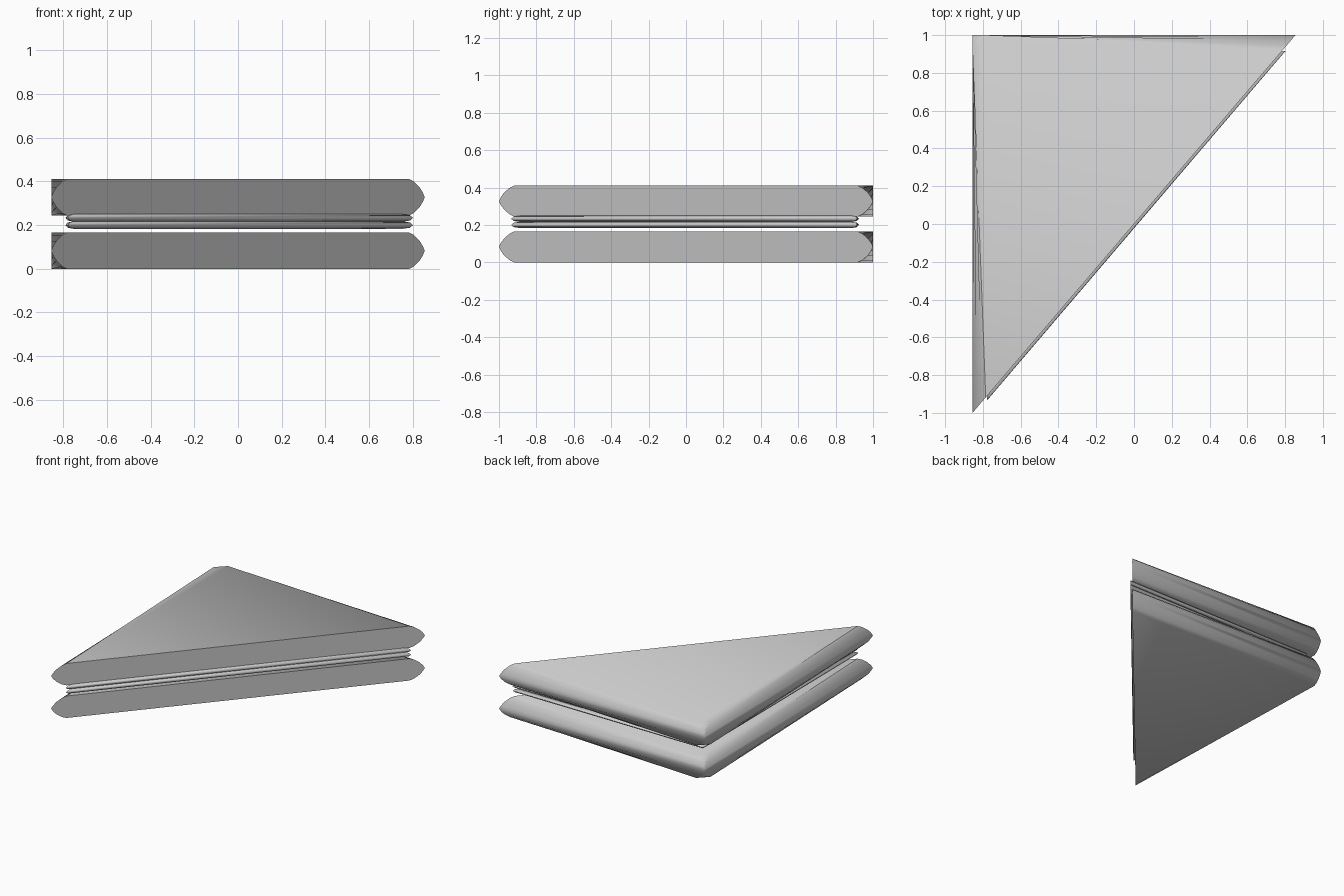
import bpy, bmesh

if "Cube" in bpy.data.objects:
    bpy.data.objects.remove(bpy.data.objects["Cube"])

HX, HY = 0.855, 1.0


def stack(name, rings):
    """Loft closed rings of equal length, cap both ends, smooth by angle."""
    bm = bmesh.new()
    loops = [[bm.verts.new(p) for p in ring] for ring in rings]
    for a, b in zip(loops, loops[1:]):
        for i in range(len(a)):
            j = (i + 1) % len(a)
            bm.faces.new((a[i], a[j], b[j], b[i]))
    bm.faces.new(loops[0][::-1])
    bm.faces.new(loops[-1])
    bmesh.ops.remove_doubles(bm, verts=bm.verts, dist=0.0005)
    bmesh.ops.recalc_face_normals(bm, faces=bm.faces)
    mesh = bpy.data.meshes.new(name)
    bm.to_mesh(mesh)
    bm.free()
    ob = bpy.data.objects.new(name, mesh)
    bpy.context.collection.objects.link(ob)
    bpy.ops.object.select_all(action='DESELECT')
    ob.select_set(True)
    bpy.context.view_layer.objects.active = ob
    bpy.ops.object.shade_smooth_by_angle(angle=0.8)
    return ob


def bread_ring(z, i):
    # flat diagonal cut, tips drawn in by the crust, chamfered square corner
    k = HY / HX
    return [(-HX + i, (-HX + i) * k, z), (HX - i, (HX - i) * k, z),
            (-HX + i, HY, z), (-HX, HY - i, z)]


def filling_ring(z, i):
    # triangle inset from the crust, bulging slightly past the cut
    out = 0.015 - i * 0.4
    nx, ny = 0.76 * out, -0.65 * out
    tx, ty = 0.79 - i, 0.925 - i * 1.17
    return [(-tx + nx, -ty + ny, z), (tx + nx, ty + ny, z), (-tx, ty, z)]


# half crust profile: height from middle, inset
CRUST = [(0.0825, 0.07), (0.072, 0.05), (0.045, 0.023), (0.02, 0.008)]
PROFILE = [(-h, i) for h, i in CRUST] + [(0, 0)] + [(h, i) for h, i in CRUST[::-1]]

# two bread slices
for name, mid in (("bottom_bread", 0.0825), ("top_bread", 0.3275)):
    stack(name, [bread_ring(mid + h, i) for h, i in PROFILE])

# two thin filling sheets
SHEET = [(-0.017, 0.035), (-0.012, 0.01), (0, 0), (0.012, 0.01), (0.017, 0.035)]
for name, mid in (("lower_filling", 0.2), ("upper_filling", 0.233)):
    stack(name, [filling_ring(mid + h, i) for h, i in SHEET])
